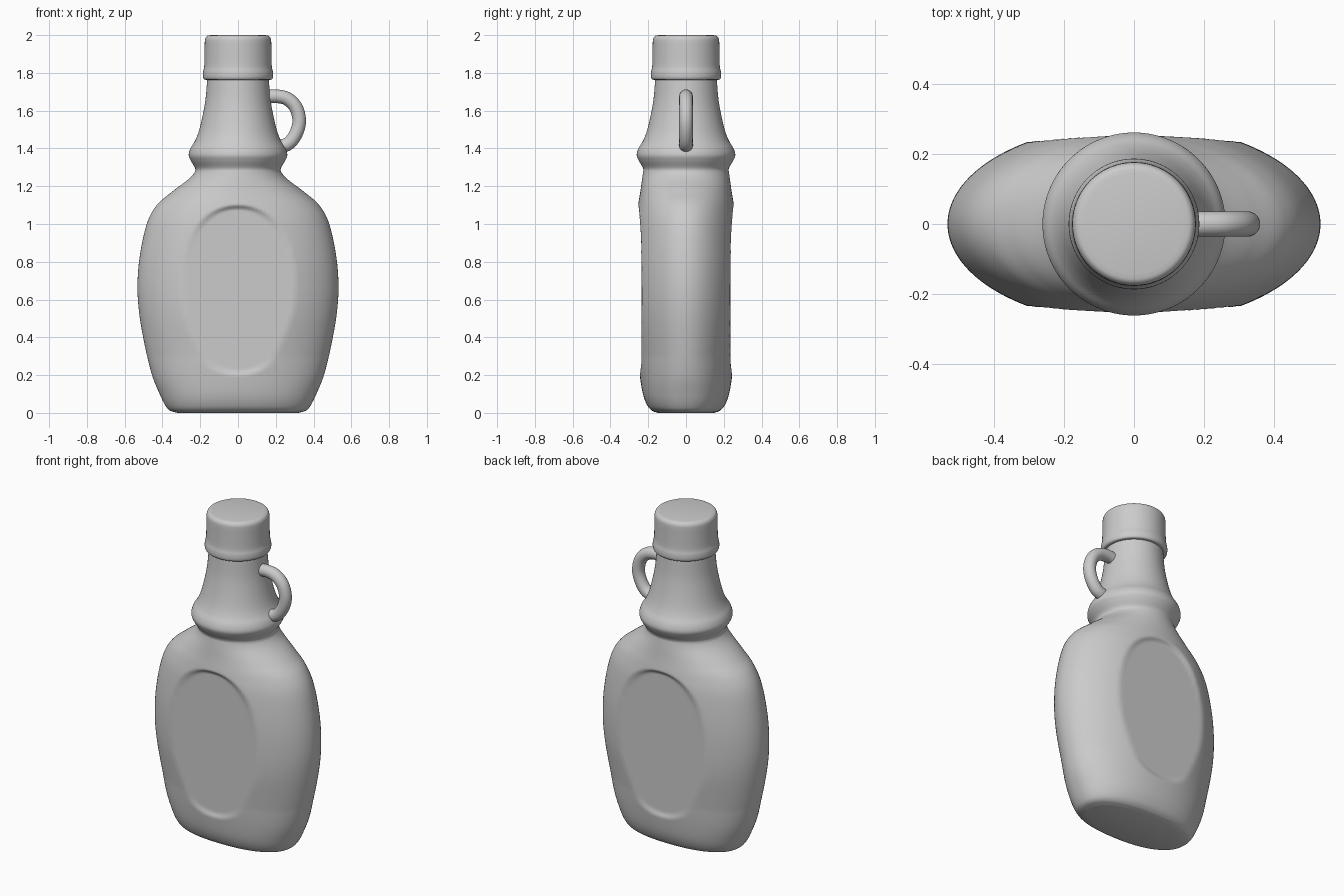
import bpy, bmesh, math
from mathutils import Vector

old = bpy.data.objects.get("Cube")
if old:
    bpy.data.objects.remove(old, do_unlink=True)

GREY = (0.6, 0.6, 0.6, 1)
mat = bpy.data.materials.new("light grey")
mat.use_nodes = True
mat.diffuse_color = GREY
mat.node_tree.nodes["Principled BSDF"].inputs["Base Color"].default_value = GREY

SEGMENTS = 144


def smooth_path(points, steps):
    """Catmull-Rom curve through the points."""
    pts = [Vector(p) for p in points]
    pts = [2 * pts[0] - pts[1]] + pts + [2 * pts[-1] - pts[-2]]
    out = []
    for a, b, c, d in zip(pts, pts[1:], pts[2:], pts[3:]):
        for i in range(steps):
            t = i / steps
            out.append(b + (c - a) * t / 2 + (a - 2.5 * b + 2 * c - d / 2) * t * t
                       + (1.5 * (b - c) + (d - a) / 2) * t ** 3)
    return out + [pts[-2]]


def loft(name, rings, angle=40):
    """Skin closed rings of points and cap both ends."""
    bm = bmesh.new()
    loops = [[bm.verts.new(p) for p in ring] for ring in rings]
    n = len(loops[0])
    for lo, hi in zip(loops, loops[1:]):
        for i in range(n):
            j = (i + 1) % n
            bm.faces.new((lo[i], lo[j], hi[j], hi[i]))
    bm.faces.new(loops[0][::-1])
    bm.faces.new(loops[-1])
    bmesh.ops.recalc_face_normals(bm, faces=bm.faces)
    mesh = bpy.data.meshes.new(name)
    bm.to_mesh(mesh)
    bm.free()
    mesh.materials.append(mat)
    obj = bpy.data.objects.new(name, mesh)
    bpy.context.collection.objects.link(obj)
    bpy.ops.object.select_all(action="DESELECT")
    obj.select_set(True)
    bpy.context.view_layer.objects.active = obj
    bpy.ops.object.shade_smooth_by_angle(angle=math.radians(angle))
    return obj


def section(half_width, half_depth, z, power=2.0):
    """Superellipse cross-section."""
    ring = []
    for i in range(SEGMENTS):
        t = math.tau * i / SEGMENTS
        c, s = math.cos(t), math.sin(t)
        ring.append(Vector((math.copysign(abs(c) ** (2 / power), c) * half_width,
                            math.copysign(abs(s) ** (2 / power), s) * half_depth, z)))
    return ring


def press_panel(p):
    """Flatten the oval label panel on the front and back."""
    q = (abs(p.x) / 0.31) ** 2.2 + (abs(p.z - 0.65) / 0.455) ** 2.2
    t = min(max((1.0 - q) / 0.14, 0), 1)
    w = t * t * (3 - 2 * t)
    flat = math.copysign(min(abs(p.y), 0.235), p.y)
    p.y += (flat - p.y) * w
    return p


# Flask body: half width, half depth, height
body_rows = [(0.32, 0.15, 0), (0.36, 0.18, 0.012), (0.385, 0.205, 0.04),
             (0.415, 0.228, 0.1), (0.455, 0.245, 0.2), (0.492, 0.262, 0.35),
             (0.522, 0.28, 0.52), (0.532, 0.285, 0.67), (0.52, 0.283, 0.83),
             (0.483, 0.27, 1.0), (0.43, 0.254, 1.1), (0.35, 0.242, 1.17),
             (0.265, 0.233, 1.235), (0.232, 0.228, 1.27), (0.225, 0.225, 1.29)]
body_rings = []
for a, b, z in smooth_path(body_rows, 12):
    power = 2 + 0.3 * max(0, 1 - z / 0.3)
    body_rings.append([press_panel(p) for p in section(a, b, max(z, 0), power)])
loft("bottle_body", body_rings)


def revolve(name, profile, steps):
    return loft(name, [section(r, r, z) for r, z in smooth_path(profile, steps)])


# Collar ring and tapering neck
revolve("neck", [(0.225, 1.28), (0.229, 1.3), (0.25, 1.335), (0.261, 1.365),
                 (0.252, 1.4), (0.228, 1.44), (0.208, 1.49), (0.188, 1.57),
                 (0.172, 1.66), (0.162, 1.78)], 6)

# Screw cap with a flared lower rim
revolve("cap", [(0.165, 1.763), (0.18, 1.766), (0.186, 1.78), (0.185, 1.805),
                (0.179, 1.835), (0.177, 1.9), (0.176, 1.965), (0.172, 1.985),
                (0.162, 1.996), (0.145, 2.0)], 5)

# Small finger loop handle
path = smooth_path([(0.14, 0, 1.672), (0.205, 0, 1.676), (0.262, 0, 1.662),
                    (0.306, 0, 1.618), (0.324, 0, 1.55), (0.31, 0, 1.485),
                    (0.272, 0, 1.43), (0.215, 0, 1.405)], 8)
tube = []
for i, p in enumerate(path):
    along = (path[min(i + 1, len(path) - 1)] - path[max(i - 1, 0)]).normalized()
    side = Vector((0, 1, 0))
    across = along.cross(side)
    tube.append([p + 0.036 * (math.cos(t) * side + math.sin(t) * across)
                 for t in (math.tau * k / 32 for k in range(32))])
loft("handle", tube)
